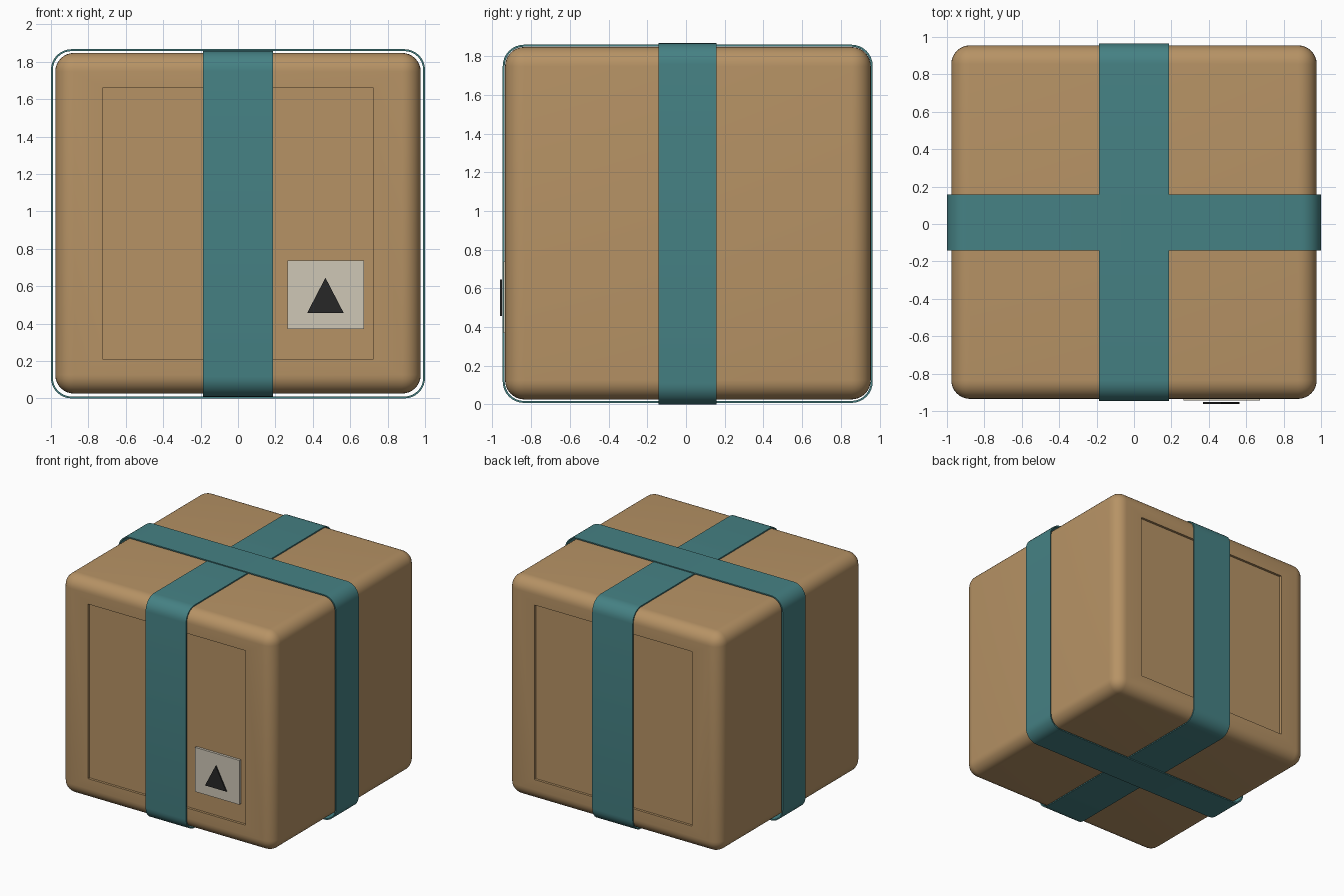
import bpy, bmesh
from math import sin, cos, pi, radians

if "Cube" in bpy.data.objects:
    bpy.data.objects.remove(bpy.data.objects["Cube"])

BOX_MIN, BOX_MAX = (-0.977, -0.935, 0.026), (0.977, 0.955, 1.847)


def material(name, rgb):
    m = bpy.data.materials.new(name)
    m.diffuse_color = (*rgb, 1)
    m.use_nodes = True
    m.node_tree.nodes["Principled BSDF"].inputs["Base Color"].default_value = m.diffuse_color
    return m


CARD = material("cardboard", (0.47, 0.29, 0.13))
TEAL = material("teal_band", (0.06, 0.22, 0.23))
PAPER = material("paper", (0.62, 0.57, 0.47))
INK = material("dark_ink", (0.02, 0.02, 0.02))


def finish(name, bm, mat):
    bmesh.ops.recalc_face_normals(bm, faces=bm.faces)
    me = bpy.data.meshes.new(name)
    bm.to_mesh(me)
    bm.free()
    me.materials.append(mat)
    ob = bpy.data.objects.new(name, me)
    bpy.context.collection.objects.link(ob)
    return ob


def smooth(ob):
    bpy.ops.object.select_all(action='DESELECT')
    ob.select_set(True)
    bpy.context.view_layer.objects.active = ob
    bpy.ops.object.shade_smooth_by_angle(angle=radians(30))


def block(name, lo, hi, mat, bevel=0, segments=1):
    bm = bmesh.new()
    bmesh.ops.create_cube(bm, size=1)
    for v in bm.verts:
        v.co = [(a + b) / 2 + c * (b - a) for a, b, c in zip(lo, hi, v.co)]
    if bevel:
        bmesh.ops.bevel(bm, geom=bm.edges[:], offset=bevel, segments=segments,
                        profile=0.5, affect='EDGES')
    return finish(name, bm, mat)


def rounded_rect(u0, u1, z0, z1, r, n=8):
    pts = []
    corners = [(u1 - r, z1 - r), (u0 + r, z1 - r), (u0 + r, z0 + r), (u1 - r, z0 + r)]
    for k, (cu, cz) in enumerate(corners):
        for i in range(n + 1):
            a = pi / 2 * (k + i / n)
            pts.append((cu + r * cos(a), cz + r * sin(a)))
    return pts


def band(name, u0, u1, z0, z1, w0, w1, along_x, r=0.11, t=0.01):
    """Closed loop of tape: a rounded-rectangle ring extruded across its width."""
    outer = rounded_rect(u0, u1, z0, z1, r)
    inner = rounded_rect(u0 + t, u1 - t, z0 + t, z1 - t, r - t)
    bm = bmesh.new()
    loops = []
    for pts, w in ((outer, w0), (outer, w1), (inner, w1), (inner, w0)):
        loops.append([bm.verts.new((u, w, z) if along_x else (w, u, z)) for u, z in pts])
    n = len(outer)
    for k in range(4):
        a, b = loops[k], loops[(k + 1) % 4]
        for i in range(n):
            j = (i + 1) % n
            bm.faces.new((a[i], a[j], b[j], b[i]))
    smooth(finish(name, bm, TEAL))


# Rounded carton with a shallow recessed panel in front and back
carton = block("carton", BOX_MIN, BOX_MAX, CARD, 0.1, 8)
for side, y in (("front", BOX_MIN[1]), ("back", BOX_MAX[1])):
    cutter = block(side + "_panel_cutter", (-0.725, y - 0.02, 0.21), (0.725, y + 0.02, 1.66), CARD)
    cutter.hide_render = True
    mod = carton.modifiers.new(side + "_panel", 'BOOLEAN')
    mod.operation, mod.object, mod.solver = 'DIFFERENCE', cutter, 'EXACT'
    bpy.context.view_layer.objects.active = carton
    bpy.ops.object.modifier_apply(modifier=mod.name)
    bpy.data.objects.remove(cutter)
smooth(carton)

# Crossing bands
band("front_to_back_band", -0.947, 0.965, 0.008, 1.859, -0.186, 0.186, False)
band("side_to_side_band", -1.0, 1.0, 0.0, 1.867, -0.142, 0.158, True)

# Label with a triangular mark
block("label", (0.264, -0.943, 0.37), (0.673, -0.923, 0.738), PAPER)
bm = bmesh.new()
tri = [bm.verts.new((x, -0.952, z)) for x, z in ((0.37, 0.457), (0.565, 0.457), (0.4675, 0.645))]
face = bm.faces.new(tri)
ext = bmesh.ops.extrude_face_region(bm, geom=[face])
for v in ext["geom"]:
    if isinstance(v, bmesh.types.BMVert):
        v.co.y -= 0.01
finish("label_triangle", bm, INK)
